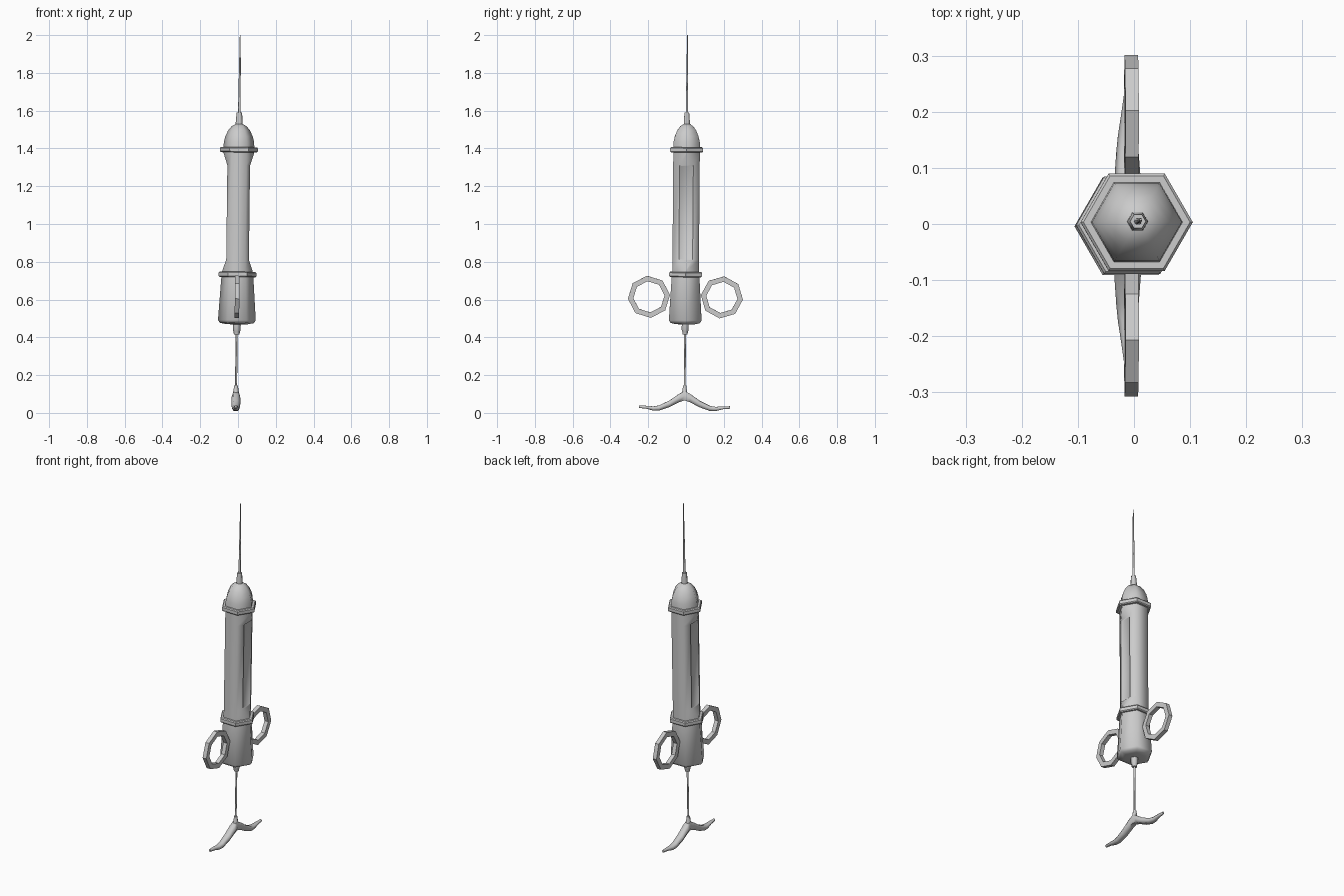
import bpy, bmesh, math
from mathutils import Matrix, Vector

if "Cube" in bpy.data.objects:
    bpy.data.objects.remove(bpy.data.objects["Cube"])

# whole instrument leans very slightly about its middle
TILT = (Matrix.Translation((0, 0, 1)) @ Matrix.Rotation(0.012, 4, 'Y')
        @ Matrix.Rotation(-0.008, 4, 'X') @ Matrix.Translation((0, 0, -1)))


def finish(name, bm, angle=None):
    bmesh.ops.remove_doubles(bm, verts=bm.verts, dist=1e-5)
    bmesh.ops.recalc_face_normals(bm, faces=bm.faces)
    bmesh.ops.transform(bm, matrix=TILT, verts=bm.verts)
    me = bpy.data.meshes.new(name)
    bm.to_mesh(me)
    bm.free()
    ob = bpy.data.objects.new(name, me)
    bpy.context.collection.objects.link(ob)
    if angle:
        bpy.ops.object.select_all(action='DESELECT')
        ob.select_set(True)
        bpy.context.view_layer.objects.active = ob
        bpy.ops.object.shade_smooth_by_angle(angle=math.radians(angle))
    return ob


def loft(sections, closed=False):
    """Skin a list of equal-length point loops."""
    bm = bmesh.new()
    loops = [[bm.verts.new(p) for p in s] for s in sections]
    n = len(loops[0])
    pairs = list(zip(loops, loops[1:]))
    if closed:
        pairs.append((loops[-1], loops[0]))
    else:
        bm.faces.new(loops[0])
        bm.faces.new(loops[-1])
    for a, b in pairs:
        for i in range(n):
            j = (i + 1) % n
            bm.faces.new((a[i], a[j], b[j], b[i]))
    return bm


def hexagon(r, z):
    return [(r * math.cos(k * math.pi / 3), r * math.sin(k * math.pi / 3), z) for k in range(6)]


def turned(name, profile, angle=None):
    return finish(name, loft([hexagon(r, z) for r, z in profile]), angle)


# needle and hub
turned("needle", [(0.007, 1.58), (0.005, 1.8), (0.0025, 2.0)], 65)
turned("needle_hub", [(0.019, 1.52), (0.018, 1.55), (0.014, 1.59)], 65)

# domed nose
turned("nose_dome", [(0.082, 1.40), (0.080, 1.435), (0.072, 1.465), (0.058, 1.495),
                     (0.040, 1.517), (0.018, 1.53)], 65)

# collars at both ends of the barrel
for name, z in (("upper_collar", 1.393), ("lower_collar", 0.733)):
    turned(name, [(0.095, z - 0.014), (0.1, z - 0.009), (0.1, z + 0.009), (0.095, z + 0.014)])

# barrel: hexagonal tube with its two side edges cut back to windows
R = 0.081


def barrel_section(c, z):
    w = (R - c) * math.sqrt(3)
    h = R * math.sqrt(3) / 2
    return [(c, -w, z), (c, w, z), (R / 2, h, z), (-R / 2, h, z),
            (-c, w, z), (-c, -w, z), (-R / 2, -h, z), (R / 2, -h, z)]


bm = loft([barrel_section(c, z) for c, z in
           ((R - 1e-4, 0.735), (R - 1e-4, 0.75), (0.06, 0.81), (0.06, 1.31), (R - 1e-4, 1.375), (R - 1e-4, 1.39))])
bm.normal_update()
bmesh.ops.recalc_face_normals(bm, faces=bm.faces)
windows = [f for f in bm.faces if abs(f.normal.x) > 0.99 and f.calc_area() > 0.02]
bmesh.ops.inset_individual(bm, faces=windows, thickness=0.006, depth=-0.005)
finish("barrel", bm, 62)

# flared grip body and rod guide
turned("grip_body", [(0.02, 0.468), (0.06, 0.470), (0.09, 0.476), (0.1, 0.49), (0.084, 0.73)], 65)
turned("rod_guide", [(0.015, 0.415), (0.017, 0.43), (0.021, 0.44), (0.021, 0.475)], 65)

# octagonal finger rings
for side, name in ((1, "finger_ring_right"), (-1, "finger_ring_left")):
    rings = []
    for k in range(8):
        a = k * math.pi / 4 - 0.1
        rings.append([(x, side * (0.193 + r * math.cos(a)), 0.613 + r * math.sin(a))
                      for x, r in ((0.012, 0.112), (-0.012, 0.112), (-0.012, 0.083), (0.012, 0.083))])
    finish(name, loft(rings, closed=True), 30)

# plunger rod and socket
turned("plunger_rod", [(0.0055, 0.12), (0.0055, 0.43)], 65)
turned("rod_socket", [(0.018, 0.10), (0.014, 0.115), (0.010, 0.145)], 65)

# winged thumb rest: (y, top z, bottom z, half width), mirrored
wing = [(0.0, 0.116, 0.066, 0.021), (0.03, 0.100, 0.056, 0.024), (0.08, 0.065, 0.030, 0.024),
        (0.135, 0.038, 0.011, 0.020), (0.165, 0.033, 0.011, 0.017),
        (0.205, 0.036, 0.021, 0.011), (0.24, 0.037, 0.024, 0.006)]
stations = [(-y, t, b, w) for y, t, b, w in wing[:0:-1]] + wing
sections = []
for y, t, b, w in stations:
    m = (t + b) / 2
    sections.append([(w, y, m), (w * 0.6, y, t), (-w * 0.6, y, t),
                     (-w, y, m), (-w * 0.6, y, b), (w * 0.6, y, b)])
finish("thumb_rest", loft(sections), 65)
